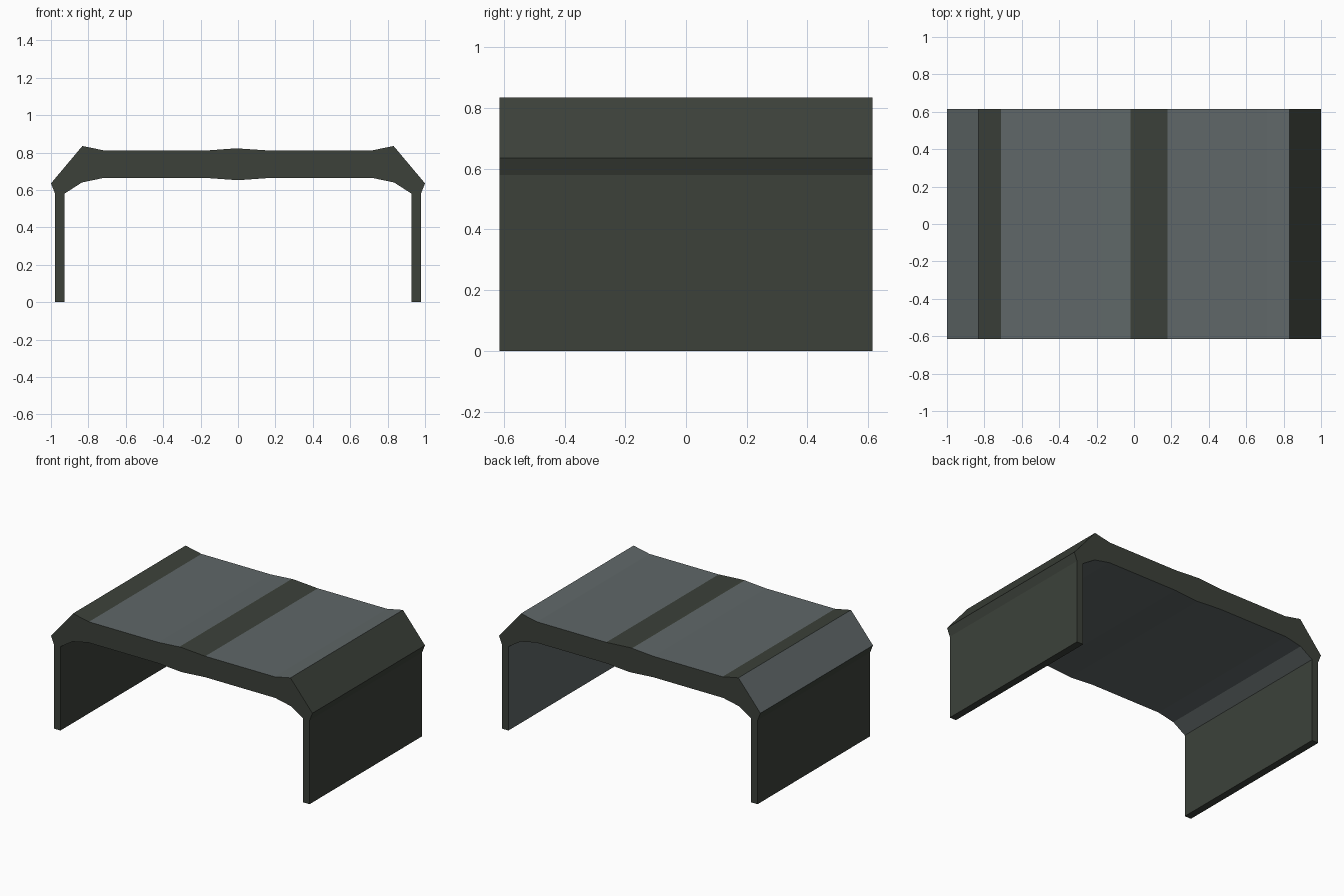
import bpy, bmesh
from mathutils import Vector

if "Cube" in bpy.data.objects:
    bpy.data.objects.remove(bpy.data.objects["Cube"])

HALF_Y = 0.615


def material(name, rgb):
    m = bpy.data.materials.new(name)
    m.diffuse_color = (*rgb, 1)
    m.use_nodes = True
    m.node_tree.nodes["Principled BSDF"].inputs["Base Color"].default_value = m.diffuse_color
    return m


olive = material("dark olive", (0.045, 0.053, 0.042))
slate = material("slate grey", (0.115, 0.136, 0.138))

# Right half of the arch: outer line from peak to foot, inner line from foot to middle
outer = [(0.18, 0.81), (0.71, 0.81), (0.832, 0.835), (1.0, 0.635), (0.978, 0.58), (0.978, 0)]
inner = [(0.928, 0), (0.928, 0.58), (0.835, 0.64), (0.715, 0.665), (0.18, 0.665)]
mirror = lambda pts: [(-x, z) for x, z in reversed(pts)]
profile = [(-0.018, 0.822), (0.0, 0.822)] + outer + inner + [(0, 0.652)] + mirror(inner) + mirror(outer)

# Extrude the profile along y
bm = bmesh.new()
front = bm.faces.new([bm.verts.new((x, -HALF_Y, z)) for x, z in profile])
ext = bmesh.ops.extrude_face_region(bm, geom=[front])
bmesh.ops.translate(bm, vec=Vector((0, 2 * HALF_Y, 0)),
                    verts=[g for g in ext["geom"] if isinstance(g, bmesh.types.BMVert)])
bmesh.ops.recalc_face_normals(bm, faces=bm.faces)
bm.normal_update()

# Roof skin, ceiling and right inner wall are slate; the rest is olive
for f in bm.faces:
    n, c = f.normal, f.calc_center_median()
    roof = n.z > 0.3 and n.x < 0.01 and not (abs(c.x) < 0.012)
    ceiling = n.z < -0.3 and 0.6 < c.z < 0.7 and abs(c.x) < 0.95
    right_wall = n.x < -0.9 and c.x > 0.9
    f.material_index = 1 if roof or ceiling or right_wall else 0

mesh = bpy.data.meshes.new("arch_shelter")
bm.to_mesh(mesh)
bm.free()
mesh.materials.append(olive)
mesh.materials.append(slate)
obj = bpy.data.objects.new("arch_shelter", mesh)
bpy.context.collection.objects.link(obj)
